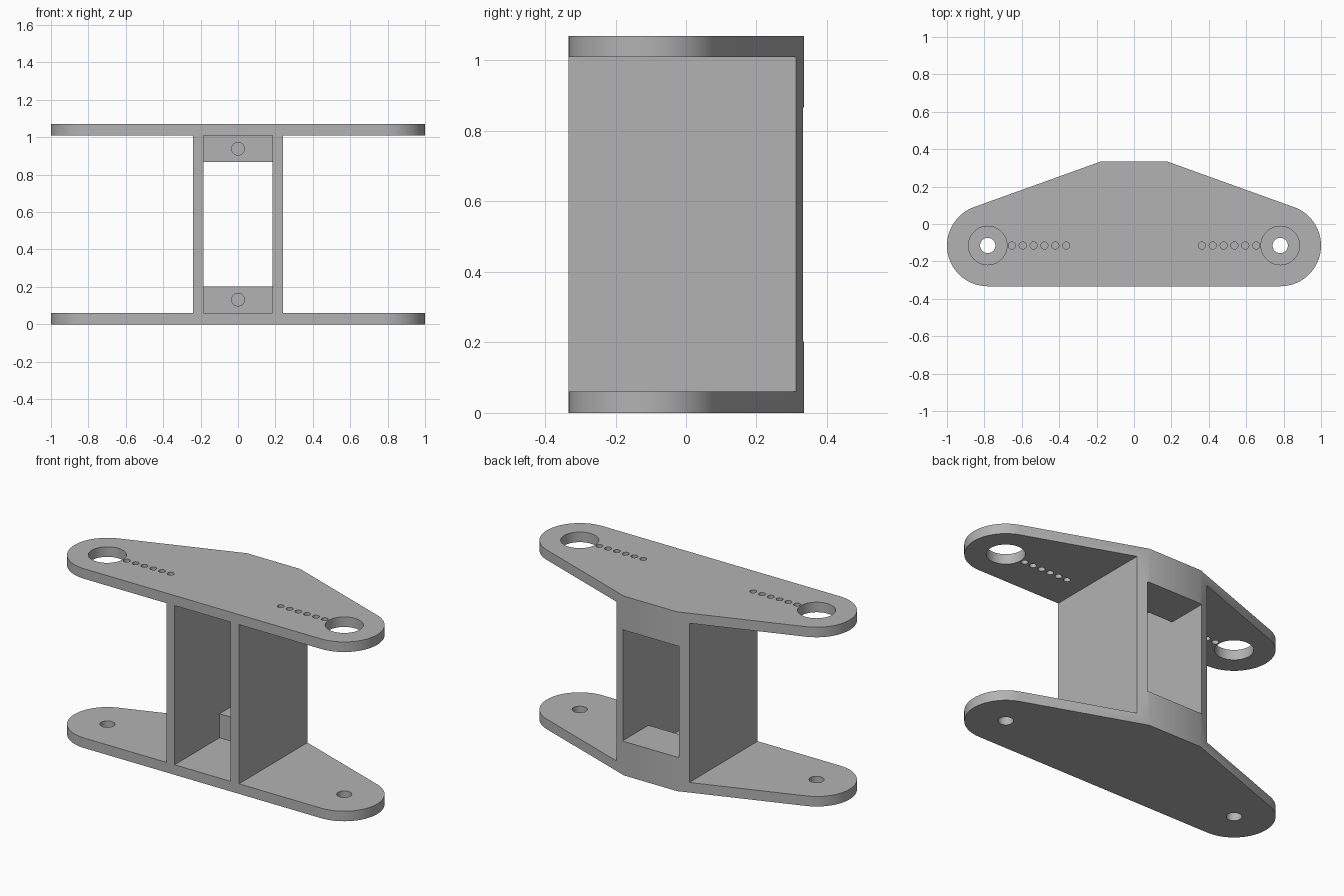
import bpy, bmesh, math
from mathutils import Vector

cube = bpy.data.objects.get("Cube")
if cube:
    bpy.data.objects.remove(cube, do_unlink=True)

HEIGHT, PLATE = 1.07, 0.06            # overall height, plate thickness
PIVOT = Vector((0.782, -0.115))       # centre of each rounded end
END_R = 0.218
BACK = Vector((0.175, 0.335))         # corner of the short back edge
WEB_IN, WEB_OUT = 0.185, 0.24         # inner and outer faces of the webs
BLOCK_Y, BLOCK_H = 0.09, 0.143        # front and height of the cross blocks

metal = bpy.data.materials.new("plain_grey")
metal.use_nodes = True
grey = (0.45, 0.45, 0.45, 1)
metal.diffuse_color = grey
metal.node_tree.nodes["Principled BSDF"].inputs["Base Color"].default_value = grey


def prism(name, points, depth):
    """Extrude a closed 3D outline along a vector."""
    bm = bmesh.new()
    face = bm.faces.new([bm.verts.new(p) for p in points])
    new = bmesh.ops.extrude_face_region(bm, geom=[face])["geom"]
    bmesh.ops.translate(bm, vec=depth, verts=[v for v in new if isinstance(v, bmesh.types.BMVert)])
    bmesh.ops.recalc_face_normals(bm, faces=bm.faces)
    mesh = bpy.data.meshes.new(name)
    bm.to_mesh(mesh)
    bm.free()
    mesh.materials.append(metal)
    obj = bpy.data.objects.new(name, mesh)
    bpy.context.collection.objects.link(obj)
    return obj


def box(name, x0, x1, z0, z1):
    """Block running right through from front to back."""
    pts = [(x0, -1, z0), (x1, -1, z0), (x1, -1, z1), (x0, -1, z1)]
    return prism(name, pts, (0, 2, 0))


def circle(r, n):
    return [(r * math.cos(i * math.tau / n), r * math.sin(i * math.tau / n)) for i in range(n)]


def upright_pin(name, x, r, z0, z1, n=48):
    return prism(name, [(x + a, PIVOT.y + b, z0) for a, b in circle(r, n)], (0, 0, z1 - z0))


# Plan outline: straight front, rounded ends, tapering to the back edge
to_pivot = PIVOT - BACK
taper = math.atan2(to_pivot.y, to_pivot.x) + math.asin(END_R / to_pivot.length)
start, stop, steps = -math.pi / 2, taper + math.pi / 2, 32
half = []
for i in range(steps + 1):
    a = start + (stop - start) * i / steps
    half.append((PIVOT.x + END_R * math.cos(a), PIVOT.y + END_R * math.sin(a), 0))
half.append((BACK.x, BACK.y, 0))
outline = half + [(-x, y, z) for x, y, z in reversed(half)]
body = prism("bracket_body", outline, (0, 0, HEIGHT))

# Central channel, narrowing to a window between the two cross blocks
low, high = PLATE, HEIGHT - PLATE
channel = [(-1, low), (BLOCK_Y, low), (BLOCK_Y, low + BLOCK_H), (1, low + BLOCK_H),
           (1, high - BLOCK_H), (BLOCK_Y, high - BLOCK_H), (BLOCK_Y, high), (-1, high)]
cutters = [prism("channel_cutter", [(-WEB_IN, y, z) for y, z in channel], (2 * WEB_IN, 0, 0))]

# Blind screw holes in the fronts of the cross blocks
for z in (low + BLOCK_H / 2, high - BLOCK_H / 2):
    ring = [(a, BLOCK_Y - 0.05, z + b) for a, b in circle(0.034, 32)]
    cutters.append(prism("screw_hole_cutter", ring, (0, 0.22, 0)))

for side in (-1, 1):
    # Open bay outside each web
    x0, x1 = sorted((side * WEB_OUT, side * 2))
    cutters.append(box("bay_cutter", x0, x1, low, high))
    # Large pivot hole above, small one below
    cutters.append(upright_pin("large_hole_cutter", side * PIVOT.x, 0.103, high - 0.1, HEIGHT + 0.1, 64))
    cutters.append(upright_pin("small_hole_cutter", side * PIVOT.x, 0.041, -0.1, low + 0.1))
    # Row of adjustment holes in the top plate
    for i in range(6):
        x = side * (0.363 + 0.058 * i)
        cutters.append(upright_pin("adjustment_hole_cutter", x, 0.019, high - 0.1, HEIGHT + 0.1, 24))

# Carve the body, then drop the cutters
for cutter in cutters:
    cutter.hide_render = True
    mod = body.modifiers.new(cutter.name, "BOOLEAN")
    mod.operation = "DIFFERENCE"
    mod.solver = "EXACT"
    mod.object = cutter
bpy.context.view_layer.update()
carved = bpy.data.meshes.new_from_object(body.evaluated_get(bpy.context.evaluated_depsgraph_get()))
body.modifiers.clear()
body.data = carved
carved.name = "bracket_body"
for cutter in cutters:
    bpy.data.objects.remove(cutter, do_unlink=True)

# Smooth the curved walls, keep the edges crisp
bpy.ops.object.select_all(action="DESELECT")
body.select_set(True)
bpy.context.view_layer.objects.active = body
bpy.ops.object.shade_smooth_by_angle(angle=math.radians(30))
